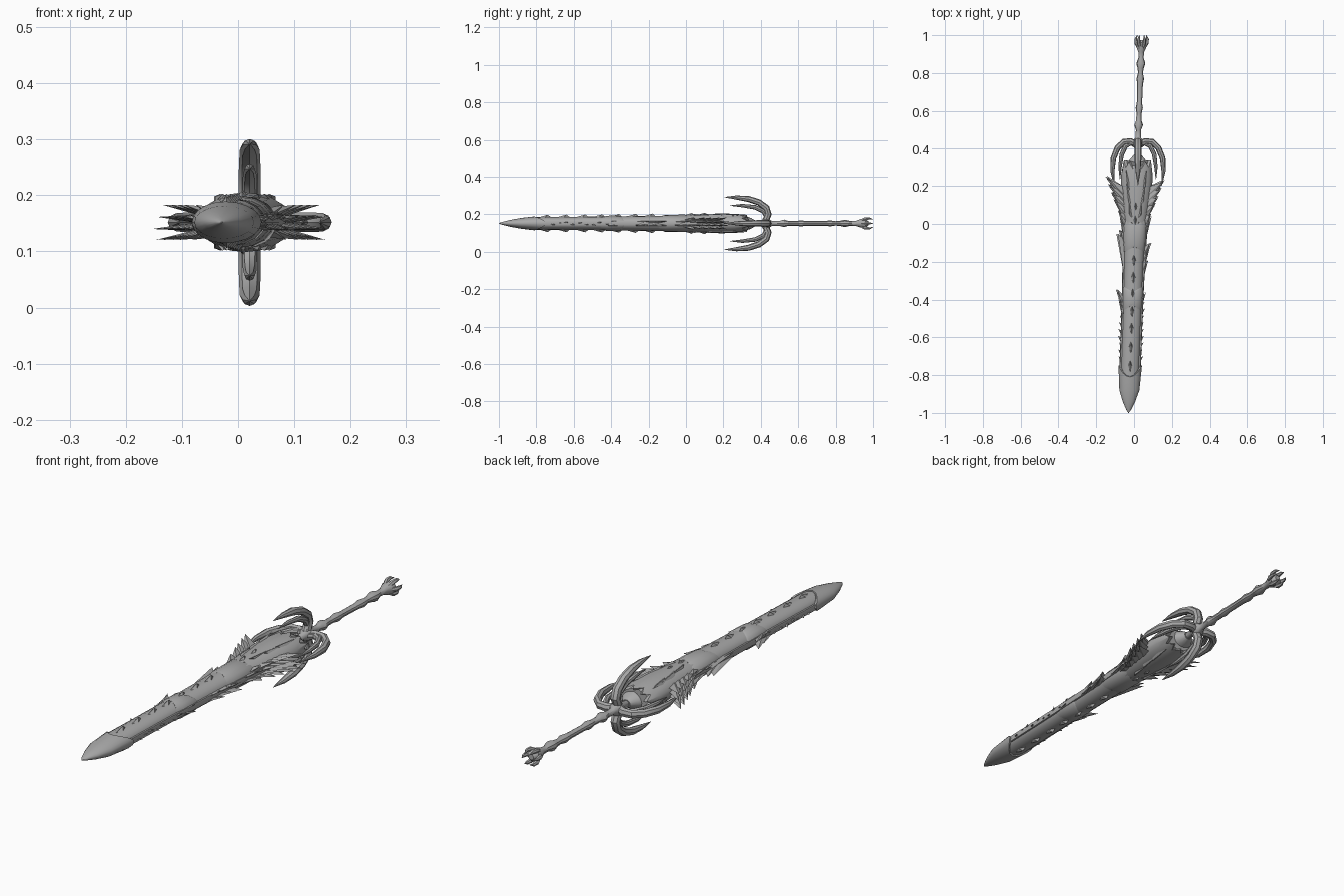
import bpy, bmesh, math, random
from mathutils import Vector

if "Cube" in bpy.data.objects:
    bpy.data.objects.remove(bpy.data.objects["Cube"])

random.seed(4)
ZC = 0.152
steel = bpy.data.materials.new("plain_grey")
steel.diffuse_color = (0.4, 0.4, 0.4, 1)
steel.use_nodes = True
steel.node_tree.nodes["Principled BSDF"].inputs["Base Color"].default_value = steel.diffuse_color


def axis(y):
    """Centre line of the sword, slightly skewed in x."""
    return 0.006 + 0.035 * y


def finish(name, bm, angle=35):
    bmesh.ops.recalc_face_normals(bm, faces=bm.faces)
    me = bpy.data.meshes.new(name)
    bm.to_mesh(me)
    bm.free()
    ob = bpy.data.objects.new(name, me)
    bpy.context.collection.objects.link(ob)
    me.materials.append(steel)
    bpy.ops.object.select_all(action='DESELECT')
    bpy.context.view_layer.objects.active = ob
    ob.select_set(True)
    bpy.ops.object.shade_smooth_by_angle(angle=math.radians(angle))
    return ob


def skin(bm, rings):
    """Bridge rings of points and cap both ends."""
    vs = [[bm.verts.new(p) for p in r] for r in rings]
    n = len(vs[0])
    for a, b in zip(vs, vs[1:]):
        for i in range(n):
            j = (i + 1) % n
            bm.faces.new((a[i], a[j], b[j], b[i]))
    bm.faces.new(vs[0])
    bm.faces.new(vs[-1])


def loft(name, secs, n=16, rim0=None, rim1=None, angle=35):
    """Sections (y, half width, half height) along the sword; rims shift end rings."""
    bm = bmesh.new()
    rings = []
    for k, (y, rx, rz) in enumerate(secs):
        ring = []
        for i in range(n):
            t = 2 * math.pi * i / n
            yy = y
            if k == 0 and rim0:
                yy += rim0(t, i)
            if k >= len(secs) - 2 and rim1:
                yy += rim1(t, i)
            ring.append((axis(yy) + rx * math.cos(t), yy, ZC + rz * math.sin(t)))
        rings.append(ring)
    skin(bm, rings)
    return finish(name, bm, angle)


def claw(bm, turn, pts, n=8, wide=1.0):
    """Curved horn: (y, distance from axis, radius) turned about the axis."""
    out = Vector((math.cos(turn), 0, math.sin(turn)))
    side = Vector((-math.sin(turn), 0, math.cos(turn)))
    rings = []
    for k, (y, r, rad) in enumerate(pts):
        a, b = pts[max(k - 1, 0)], pts[min(k + 1, len(pts) - 1)]
        tan = (out * (b[1] - a[1]) + Vector((0, b[0] - a[0], 0))).normalized()
        nor = tan.cross(side)
        c = Vector((axis(0.42), y, ZC)) + out * r
        rings.append([c + rad * (math.cos(2 * math.pi * i / n) * nor
                                 + wide * math.sin(2 * math.pi * i / n) * side)
                      for i in range(n)])
    skin(bm, rings)


def spike(bm, a, b, tip, thick):
    """Thin four-sided barb from root edge a-b to a tip."""
    a, b, tip = Vector(a), Vector(b), Vector(tip)
    nor = (b - a).cross(tip - a).normalized() * thick
    m = (a + b) / 2
    base = [bm.verts.new(p) for p in (a, m + nor, b, m - nor)]
    t = bm.verts.new(tip)
    bm.faces.new(base)
    for i in range(4):
        bm.faces.new((base[i], base[(i + 1) % 4], t))


CORE = [(-0.92, .03, .02), (-0.8, .050, .034), (-0.5, .049, .036), (-0.2, .053, .040),
        (0, .060, .043), (0.12, .070, .046), (0.22, .076, .048), (0.30, .066, .042),
        (0.345, .04, .03), (0.37, .018, .016)]


def width(y):
    for a, b in zip(CORE, CORE[1:]):
        if a[0] <= y <= b[0]:
            f = (y - a[0]) / (b[0] - a[0])
            return [a[i] + f * (b[i] - a[i]) for i in (1, 2)]
    return [.03, .02]


# Scabbard body and pointed chape with a notched rim
loft("scabbard_body", CORE)
loft("scabbard_tip",
     [(-1, .001, .001), (-0.985, .012, .007), (-0.94, .033, .018), (-0.88, .053, .029),
      (-0.81, .062, .037), (-0.81, .054, .034)], n=20,
     rim1=lambda t, i: 0.06 * abs(math.cos(t)) ** 2)

# Raised bands around the scabbard
for name, y0, y1 in (("lower_band", -0.43, -0.36), ("middle_band", -0.12, 0.0)):
    w0, w1 = width(y0), width(y1)
    loft(name, [(y0, w0[0], w0[1]), (y0 + .008, w0[0] + .004, w0[1] + .004),
                (y1 - .008, w1[0] + .004, w1[1] + .004), (y1, w1[0], w1[1])],
         rim0=lambda t, i: -0.03 * abs(math.cos(t)),
         rim1=lambda t, i: 0.03 * abs(math.cos(t)))

# Flared throat sleeve with a jagged mouth
loft("throat_sleeve",
     [(0.01, .062, .045), (0.1, .074, .050), (0.19, .083, .053), (0.26, .083, .051),
      (0.31, .075, .046), (0.31, .060, .040)], n=20,
     rim0=lambda t, i: -0.03 * (i % 2),
     rim1=lambda t, i: 0.035 * (i % 2) - 0.02 * abs(math.sin(t)))

# Side rails along the scabbard edges
for s, label in ((-1, "left"), (1, "right")):
    bm = bmesh.new()
    rings = []
    for y in (-0.8, -0.6, -0.4, -0.2, 0, 0.1):
        x = axis(y) + s * width(y)[0]
        rings.append([(x + .007 * math.cos(k * math.pi / 3), y,
                       ZC + .014 * math.sin(k * math.pi / 3)) for k in range(6)])
    skin(bm, rings)
    finish(label + "_rail", bm)

# Edge thorns: root start, root end, tip reach from axis, tip y
FINS = {-1: [(-0.28, -0.09, .098, -0.05), (-0.20, -0.06, .085, -0.03), (-0.48, -0.38, .090, -0.345),
             (-0.52, -0.42, .074, -0.40), (-0.12, 0.02, .085, 0.05)],
        1: [(-0.28, -0.16, .082, -0.12), (-0.22, -0.12, .090, -0.10), (-0.32, -0.22, .076, -0.19),
            (-0.46, -0.40, .070, -0.36), (-0.12, 0.0, .085, 0.04)]}
for s, label in ((-1, "left"), (1, "right")):
    bm = bmesh.new()
    for y0, y1, reach, yt in FINS[s]:
        for dz in (-.014, .014):
            r = width((y0 + y1) / 2)[0] * 0.9
            spike(bm, (axis(y0) + s * r, y0, ZC + dz * .4), (axis(y1) + s * r, y1, ZC + dz * .4),
                  (axis(yt) + s * (reach - (.008 if dz > 0 else 0)), yt, ZC + dz), .008)
    for k in range(9):
        y = -0.75 + 0.036 * k
        spike(bm, (axis(y) + s * .045, y, ZC), (axis(y) + s * .045, y + .04, ZC),
              (axis(y) + s * random.uniform(.060, .070), y + .05,
               ZC + random.uniform(-.012, .012)), .008)
    finish(label + "_edge_thorns", bm, 20)

# Ragged wings beside the throat: fans of swept barbs
WING = [(0.0, .085, .06), (0.04, .108, .12), (0.08, .122, .155), (0.11, .138, .20), (0.14, .152, .24)]
for s, label in ((-1, "left"), (1, "right")):
    bm = bmesh.new()
    for y0, reach, yt in WING:
        for dz in (-.026, -.010, .008, .026):
            k = (1.08 if s < 0 else 1.0) * (1 - 3.0 * abs(dz + .010))
            lift = .02 if s < 0 else 0
            yt2 = yt + lift - abs(dz) * .8
            spike(bm, (axis(y0) + s * width(y0)[0] * .85, y0 - .03, ZC + dz * .5),
                  (axis(y0) + s * width(y0)[0] * .85, y0 + .055, ZC + dz * .8),
                  (axis(y0) + s * reach * k, yt2, ZC + dz * 1.2), .010)
    finish(label + "_wing", bm, 20)

# Spine bumps on both broad faces
bm = bmesh.new()
for y in (-0.75, -0.65, -0.55, -0.46, -0.37, -0.28, -0.19, 0.02, 0.09):
    for s in (-1, 1):
        h = width(y)[1]
        spike(bm, (axis(y), y - .04, ZC + s * h * .93), (axis(y), y + .03, ZC + s * h * .93),
              (axis(y), y + .012, ZC + s * (h + .012)), .012)
finish("spine_bumps", bm, 20)

# Swirling relief plates on the throat faces
bm = bmesh.new()
for s in (-1, 1):
    for m in (-1, 1):
        for y0, x0, x1 in ((0.03, .012, .035), (0.10, .018, .050), (0.17, .025, .055)):
            spike(bm, (axis(y0) + m * x0, y0, ZC + s * .042), (axis(y0) + m * x1, y0 + .03, ZC + s * .036),
                  (axis(y0) + m * x1, y0 + .12, ZC + s * .046), .012)
finish("throat_relief", bm, 20)

# Grip with knobs
loft("grip",
     [(0.35, .012, .012), (0.40, .016, .016), (0.42, .028, .028), (0.44, .028, .028),
      (0.46, .014, .014), (0.50, .014, .014), (0.525, .023, .021), (0.55, .014, .013),
      (0.59, .014, .013), (0.615, .019, .018), (0.64, .014, .013), (0.74, .015, .013),
      (0.77, .020, .017), (0.80, .013, .012), (0.825, .016, .015), (0.85, .024, .021),
      (0.88, .014, .013), (0.91, .015, .015), (0.935, .026, .024), (0.96, .028, .026),
      (0.975, .012, .012)], n=10)

# Guard: four large curved claws, each with a smaller inner claw
SIDE = [(0.42, .0, .018), (0.44, .04, .017), (0.437, .075, .016), (0.405, .108, .016),
        (0.35, .130, .015), (0.28, .135, .011), (0.20, .125, .001)]
TALL = [(0.42, .0, .018), (0.44, .05, .018), (0.43, .082, .018), (0.39, .112, .017),
        (0.335, .130, .016), (0.27, .138, .011), (0.205, .140, .001)]
INNER = [(0.41, .0, .014), (0.43, .035, .013), (0.415, .065, .013), (0.37, .086, .012),
         (0.30, .095, .009), (0.235, .095, .001)]
for k, label in enumerate(("right", "upper", "left", "lower")):
    bm = bmesh.new()
    main = TALL if k % 2 else SIDE
    claw(bm, k * math.pi / 2, main, wide=1.1)
    finish(label + "_guard_claw", bm)
    bm = bmesh.new()
    claw(bm, k * math.pi / 2, INNER)
    finish(label + "_inner_claw", bm)

# Pommel crown of short prongs
bm = bmesh.new()
for k in range(6):
    t = k * math.pi / 3
    rings = []
    for y, r, rad in ((0.93, .014, .008), (0.955, .028, .010), (0.98, .031, .007), (1.0, .024, .001)):
        c = Vector((axis(y) + r * math.cos(t), y, ZC + r * math.sin(t)))
        rings.append([c + Vector((rad * math.cos(i * math.pi / 3), 0, rad * math.sin(i * math.pi / 3)))
                      for i in range(6)])
    skin(bm, rings)
finish("pommel_crown", bm)
